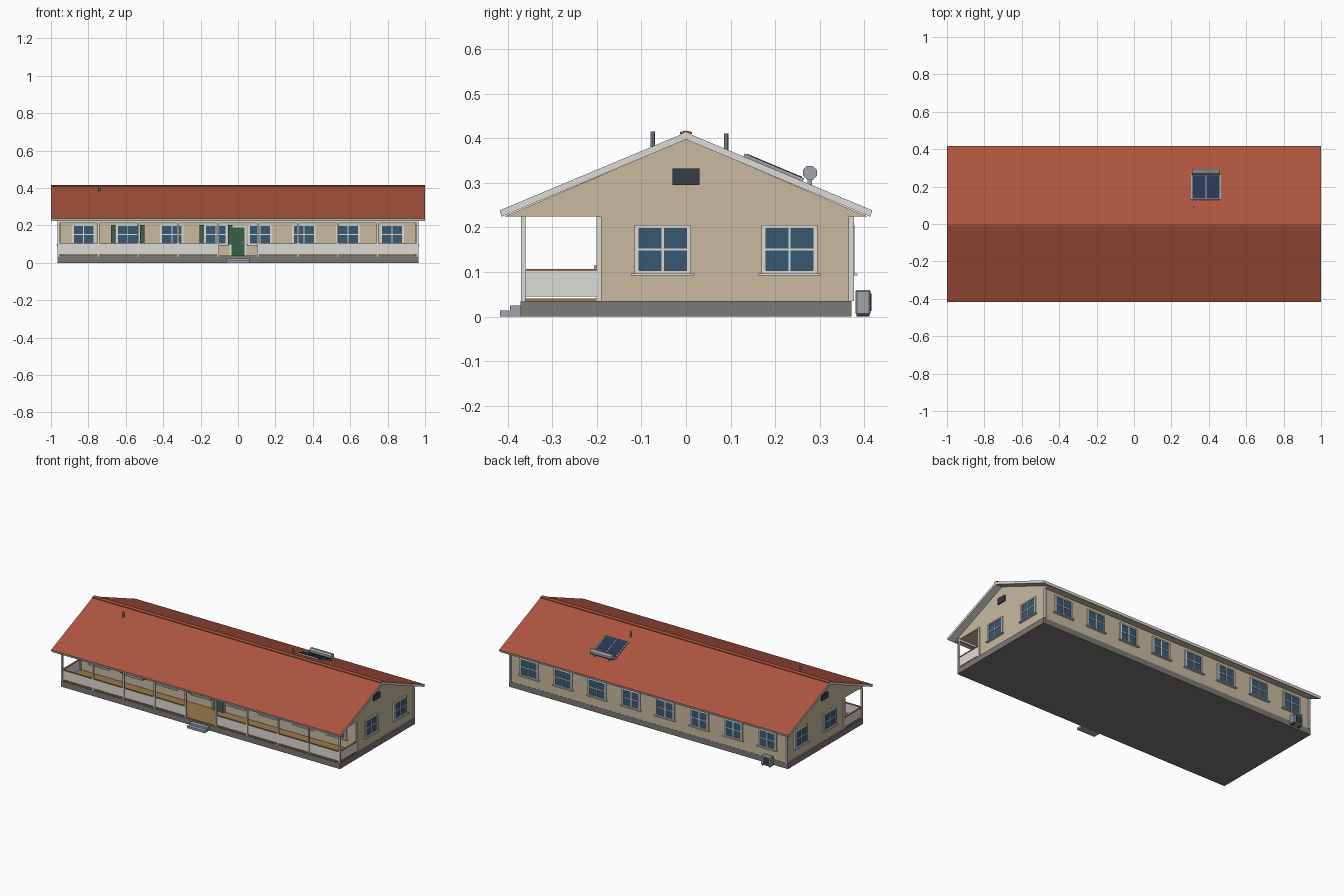
import bpy, bmesh, math
from mathutils import Matrix, Vector

if "Cube" in bpy.data.objects:
    bpy.data.objects.remove(bpy.data.objects["Cube"])


def mat(name, r, g, b):
    m = bpy.data.materials.new(name)
    m.diffuse_color = (r, g, b, 1)
    m.use_nodes = True
    m.node_tree.nodes["Principled BSDF"].inputs["Base Color"].default_value = m.diffuse_color
    return m


BEIGE = mat("wall_beige", .58, .49, .35)
WHITE = mat("trim_white", .72, .71, .67)
RED = mat("roof_red", .42, .09, .05)
STONE = mat("stone", .2, .19, .18)
WOOD = mat("wood", .33, .19, .08)
GLASS = mat("glass", .04, .1, .17)
GREEN = mat("green", .04, .12, .07)
DARK = mat("dark", .04, .045, .06)
NAVY = mat("solar_navy", .02, .035, .09)
METAL = mat("metal", .35, .37, .4)


def mesh_obj(name, bm, mats):
    bmesh.ops.recalc_face_normals(bm, faces=bm.faces)
    me = bpy.data.meshes.new(name)
    bm.to_mesh(me)
    bm.free()
    for m in mats:
        me.materials.append(m)
    ob = bpy.data.objects.new(name, me)
    bpy.context.collection.objects.link(ob)
    return ob


def add_box(bm, x0, x1, y0, y1, z0, z1, idx=0):
    M = Matrix.Translation(((x0 + x1) / 2, (y0 + y1) / 2, (z0 + z1) / 2)) @ \
        Matrix.Diagonal((x1 - x0, y1 - y0, z1 - z0, 1))
    r = bmesh.ops.create_cube(bm, size=1, matrix=M)
    for f in {f for v in r["verts"] for f in v.link_faces}:
        f.material_index = idx


def box(name, x0, x1, y0, y1, z0, z1, m):
    bm = bmesh.new()
    add_box(bm, x0, x1, y0, y1, z0, z1)
    return mesh_obj(name, bm, [m])


def extrude_x(name, pts, x0, x1, m):
    # y-z profile pushed along x
    bm = bmesh.new()
    f = bm.faces.new([bm.verts.new((x0, y, z)) for y, z in pts])
    r = bmesh.ops.extrude_face_region(bm, geom=[f])
    vs = [v for v in r["geom"] if isinstance(v, bmesh.types.BMVert)]
    bmesh.ops.translate(bm, verts=vs, vec=(x1 - x0, 0, 0))
    return mesh_obj(name, bm, m if isinstance(m, list) else [m])


def cyl(name, c, r, depth, m, sides=8, axis="Z"):
    bm = bmesh.new()
    R = Matrix.Rotation(math.pi / 2, 4, "Y") @ Matrix.Rotation(math.pi / 8, 4, "Z") if axis == "X" else Matrix()
    bmesh.ops.create_cone(bm, cap_ends=True, segments=sides, radius1=r, radius2=r,
                          depth=depth, matrix=Matrix.Translation(c) @ R)
    return mesh_obj(name, bm, [m])


# base, walls, gable prism
box("foundation", -.965, .965, -.371, .371, 0, .035, STONE)
box("walls", -.955, .955, -.19, .37, .035, .226, BEIGE)
extrude_x("gable", [(-.408, .224), (.408, .224), (0, .398)], -.955, .955, BEIGE)
for sx in (-1, 1):
    for y in (-.195, .371):
        x = sx * .955
        box("corner_board", x - .006, x + .006, y - .006, y + .006, .035, .224, WHITE)
    box("gable_vent", sx * .957 - .006, sx * .957 + .006, -.03, .03, .295, .332, DARK)

# roof: pale slab with red upper faces
roof = extrude_x("roof", [(-.418, .238), (0, .413), (.418, .238), (.413, .224),
                          (0, .397), (-.413, .224)], -1, 1, [WHITE, RED])
for p in roof.data.polygons:
    if p.normal.z > .5:
        p.material_index = 1
extrude_x("ridge_cap", [(-.013, .409), (-.013, .414), (0, .417), (.013, .414),
                        (.013, .409)], -1, 1, RED)

# window mesh, facing -y, shared by every window
bm = bmesh.new()
for s in (-1, 1):
    add_box(bm, s * .058 - .005, s * .058 + .005, -.008, .002, .097, .205)
add_box(bm, -.063, .063, -.008, .002, .197, .205)
add_box(bm, -.063, .063, -.008, .002, .095, .103)
add_box(bm, -.0025, .0025, -.007, .002, .1, .2)
add_box(bm, -.058, .058, -.007, .002, .148, .153)
add_box(bm, -.071, .071, -.015, .002, .092, .097)
add_box(bm, -.058, .058, -.004, .002, .1, .2, 1)
win = mesh_obj("window", bm, [WHITE, GLASS])
win_me = win.data
bpy.data.objects.remove(win)


def window(x, y, ang):
    ob = bpy.data.objects.new("window", win_me)
    ob.location = (x, y, 0)
    ob.rotation_euler = (0, 0, math.radians(ang))
    bpy.context.collection.objects.link(ob)


for i in range(8):
    x = -.825 + i * .2355
    window(x, -.19, 0)
    window(x, .37, 180)
for y in (-.052, .232):
    window(.955, y, 90)
    window(-.955, y, -90)
for x in (-.59, -.118):
    for s in (-1, 1):
        c = x + s * .077
        box("shutter", c - .012, c + .012, -.199, -.189, .098, .203, GREEN)

# door
box("door_frame", -.046, .046, -.197, -.189, .04, .199, WHITE)
box("door", -.036, .036, -.201, -.189, .04, .19, GREEN)
box("door_knob", .022, .028, -.206, -.2, .108, .114, METAL)

# porch
box("porch_floor", -.96, .96, -.368, -.19, .034, .04, WOOD)
box("porch_beam", -.96, .96, -.369, -.361, .212, .226, WHITE)
step = 1.92 / 9
for i in range(10):
    x = -.96 + i * step
    box("porch_post", x - .005, x + .005, -.37, -.36, .035, .226, WHITE)
    if i < 9 and i != 4:
        box("railing_panel", x + .005, x + step - .005, -.367, -.363, .045, .102, WHITE)
        box("railing_cap", x + .005, x + step - .005, -.37, -.36, .102, .107, WOOD)
for sx in (-1, 1):
    x = sx * .958
    box("side_railing_panel", x - .002, x + .002, -.36, -.2, .045, .102, WHITE)
    box("side_railing_cap", x - .005, x + .005, -.36, -.2, .102, .107, WOOD)
box("step_lower", -.062, .062, -.417, -.37, 0, .013, METAL)
box("step_upper", -.062, .062, -.395, -.37, .013, .025, METAL)

# roof pipes
cyl("vent_pipe_front", (-.74, -.075, .393), .005, .045, METAL)
cyl("vent_pipe_back", (.32, .09, .388), .005, .045, METAL)

# solar heater lying on the back slope
bm = bmesh.new()
add_box(bm, -.08, .08, -.072, .072, -.004, .003)
for s in (-1, 1):
    add_box(bm, s * .038 - .035, s * .038 + .035, -.067, .067, 0, .0045, 1)
solar = mesh_obj("solar_panel", bm, [METAL, NAVY])
solar.location = (.385, .197, .335)
solar.rotation_euler = (-math.atan2(.175, .418), 0, 0)
cyl("solar_tank", (.385, .278, .322), .017, .15, METAL, 8, "X")
for x in (.335, .435):
    box("tank_bracket", x - .003, x + .003, .273, .283, .294, .312, METAL)

# outdoor cooling unit
unit = box("cooling_unit", -.875, -.805, .38, .414, .003, .06, METAL)
bev = unit.modifiers.new("bevel", "BEVEL")
bev.width = .004
bev.segments = 1
box("unit_grille", -.865, -.825, .412, .4155, .012, .052, DARK)
for x in (-.865, -.815):
    box("unit_foot", x - .004, x + .004, .382, .412, 0, .005, DARK)
